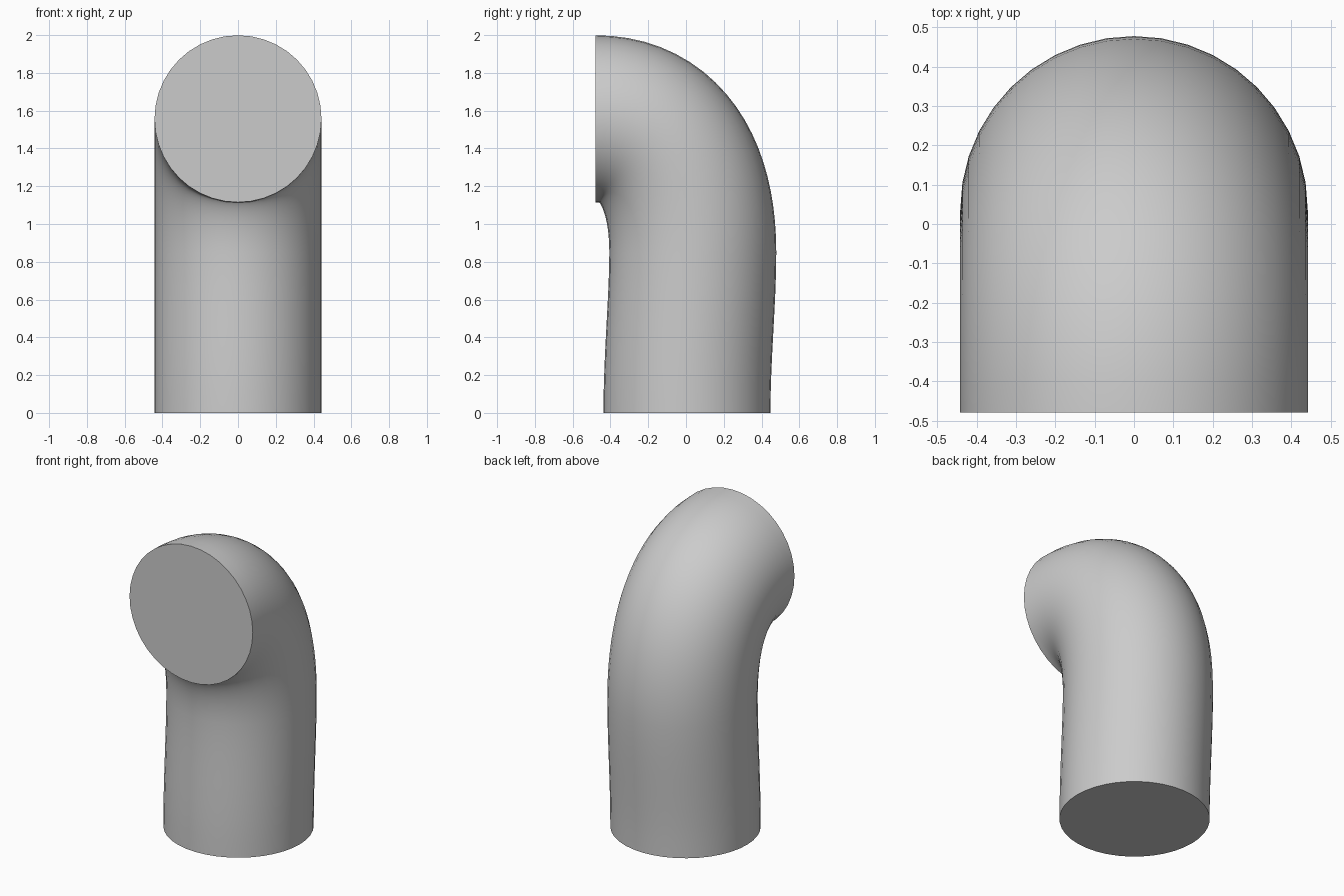
import bpy
import bmesh
import math
from mathutils import Vector
from mathutils.geometry import interpolate_bezier

RADIUS = 0.442
SIDES = 40

if "Cube" in bpy.data.objects:
    bpy.data.objects.remove(bpy.data.objects["Cube"], do_unlink=True)

grey = bpy.data.materials.new("pipe grey")
grey.use_nodes = True
colour = (0.6, 0.6, 0.6, 1)
grey.diffuse_color = colour
grey.node_tree.nodes["Principled BSDF"].inputs["Base Color"].default_value = colour


def point(y, z):
    return Vector((0, y, z))


# Centre line: a gently leaning upright, then the bend towards the front
base, shoulder, mouth = point(0.005, 0), point(0.036, 0.85), point(-0.48, 1.557)
upright = interpolate_bezier(base, point(0.005, 0.3), point(0.036, 0.6), shoulder, 9)
bend = interpolate_bezier(shoulder, point(0.036, 1.28), point(-0.14, 1.557), mouth, 21)
path = upright + bend[1:]

# Sweep a circle along the centre line
bm = bmesh.new()
rings = []
for i, centre in enumerate(path):
    if i == 0:
        tangent = Vector((0, 0, 1))
    elif i == len(path) - 1:
        tangent = Vector((0, -1, 0))
    else:
        tangent = (path[i + 1] - path[i - 1]).normalized()
    across = Vector((1, 0, 0))
    outward = tangent.cross(across)
    ring = []
    for s in range(SIDES):
        a = math.tau * s / SIDES
        ring.append(bm.verts.new(centre + RADIUS * (math.cos(a) * across + math.sin(a) * outward)))
    rings.append(ring)

for low, high in zip(rings, rings[1:]):
    for s in range(SIDES):
        t = (s + 1) % SIDES
        bm.faces.new((low[s], low[t], high[t], high[s]))

# Flat end caps
bm.faces.new(reversed(rings[0]))
bm.faces.new(rings[-1])

mesh = bpy.data.meshes.new("bent_pipe")
bm.to_mesh(mesh)
bm.free()
mesh.materials.append(grey)
pipe = bpy.data.objects.new("bent_pipe", mesh)
bpy.context.collection.objects.link(pipe)

# Smooth wall with crisp cap edges
bpy.ops.object.select_all(action="DESELECT")
pipe.select_set(True)
bpy.context.view_layer.objects.active = pipe
bpy.ops.object.shade_smooth_by_angle(angle=math.radians(40))
